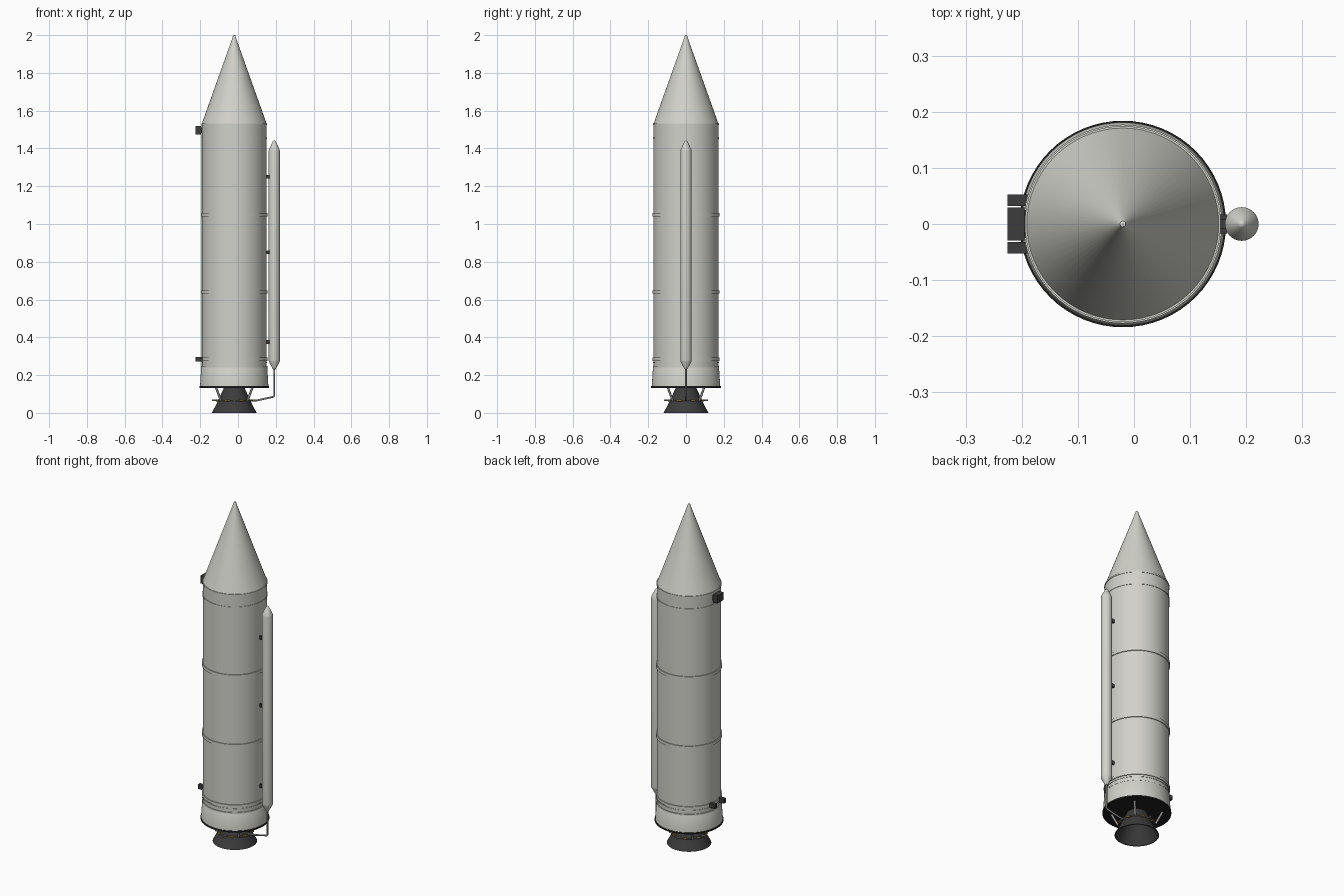
import bpy, bmesh, math
from mathutils import Vector

cube = bpy.data.objects.get("Cube")
if cube:
    bpy.data.objects.remove(cube)

AXIS = -0.02      # x of the main body
TANK = 0.192      # x of the slim side tank


def material(name, rgb, rough=0.6):
    m = bpy.data.materials.new(name)
    m.use_nodes = True
    m.diffuse_color = (*rgb, 1)
    bsdf = m.node_tree.nodes["Principled BSDF"]
    bsdf.inputs["Base Color"].default_value = (*rgb, 1)
    bsdf.inputs["Roughness"].default_value = rough
    return m


WHITE = material("off_white_paint", (0.64, 0.64, 0.59))
GREY = material("pipe_grey", (0.36, 0.36, 0.34))
DARK = material("dark_grey", (0.045, 0.045, 0.045))
BLACK = material("black_base", (0.015, 0.015, 0.015))
ORANGE = material("orange_fitting", (0.55, 0.26, 0.03))


def finish(name, bm, mat, smooth=True):
    bmesh.ops.recalc_face_normals(bm, faces=bm.faces)
    me = bpy.data.meshes.new(name)
    bm.to_mesh(me)
    bm.free()
    me.materials.append(mat)
    ob = bpy.data.objects.new(name, me)
    bpy.context.collection.objects.link(ob)
    if smooth:
        bpy.ops.object.select_all(action='DESELECT')
        ob.select_set(True)
        bpy.context.view_layer.objects.active = ob
        bpy.ops.object.shade_smooth_by_angle(angle=math.radians(30))
    return ob


def lathe(name, profile, mat, x=AXIS, steps=64, closed=False):
    """Spin (radius, z) points round a vertical axis."""
    bm = bmesh.new()
    verts = [bm.verts.new((r, 0, z)) for r, z in profile]
    pairs = list(zip(verts, verts[1:]))
    if closed:
        pairs.append((verts[-1], verts[0]))
    edges = [bm.edges.new(p) for p in pairs]
    bmesh.ops.spin(bm, geom=verts + edges, cent=(0, 0, 0), axis=(0, 0, 1),
                   angle=math.tau, steps=steps, use_duplicate=False)
    bmesh.ops.remove_doubles(bm, verts=bm.verts, dist=0.00005)
    bmesh.ops.translate(bm, verts=bm.verts, vec=(x, 0, 0))
    return finish(name, bm, mat)


def band(name, z, height, r, mat=WHITE, inner=0.165):
    h = height / 2
    lathe(name, [(inner, z - h), (r, z - h), (r, z + h), (inner, z + h)], mat, closed=True)


def box(name, centre, size, mat=DARK):
    bm = bmesh.new()
    bmesh.ops.create_cube(bm, size=1)
    bmesh.ops.scale(bm, verts=bm.verts, vec=size)
    bmesh.ops.translate(bm, verts=bm.verts, vec=centre)
    return finish(name, bm, mat, smooth=False)


def pipe(name, points, radius, mat=GREY):
    """Round bar following a path."""
    cu = bpy.data.curves.new(name, 'CURVE')
    cu.dimensions = '3D'
    cu.bevel_depth = radius
    cu.bevel_resolution = 2
    cu.use_fill_caps = True
    sp = cu.splines.new('POLY')
    sp.points.add(len(points) - 1)
    for p, co in zip(sp.points, points):
        p.co = (*co, 1)
    cu.materials.append(mat)
    ob = bpy.data.objects.new(name, cu)
    bpy.context.collection.objects.link(ob)
    return ob


def polar(angle, r, z):
    return Vector((AXIS + r * math.cos(angle), r * math.sin(angle), z))


# Main body, flared skirt and pointed nose
lathe("main_body", [(0, 0.24), (0.172, 0.24), (0.172, 1.53), (0, 1.53)], WHITE)
lathe("aft_skirt", [(0, 0.14), (0.181, 0.14), (0.175, 0.24), (0.172, 0.245), (0, 0.245)], WHITE)
lathe("nose_cone", [(0.172, 1.53), (0.012, 1.978), (0.0085, 1.99), (0.005, 1.998),
                    (0, 2.0)], WHITE)
lathe("base_plate", [(0, 0.133), (0.184, 0.133), (0.184, 0.142), (0, 0.142)], BLACK)

# Raised joints round the body
for i, z in enumerate((0.64, 1.05)):
    band(f"segment_joint_{i + 1}", z, 0.018, 0.177)
band("aft_joint", 0.284, 0.016, 0.177)
band("skirt_joint", 0.243, 0.008, 0.176)
band("skirt_seam", 0.266, 0.006, 0.1745)
band("forward_joint", 1.455, 0.008, 0.1745)
band("nose_joint", 1.529, 0.008, 0.1745)

# Engine bell, open at the bottom
lathe("engine_bell", [(0.054, 0.135), (0.058, 0.125), (0.064, 0.112), (0.074, 0.09),
                      (0.09, 0.055), (0.105, 0.026), (0.119, 0.0), (0.114, 0.0),
                      (0.1, 0.026), (0.085, 0.055), (0.068, 0.09), (0.05, 0.115),
                      (0, 0.118)], DARK, steps=48)

# Ring pipe round the bell with its fittings, stubs and struts
MANIFOLD_R, MANIFOLD_Z = 0.098, 0.066
lathe("manifold_ring", [(MANIFOLD_R + 0.003 * math.cos(k * math.tau / 8),
                         MANIFOLD_Z + 0.003 * math.sin(k * math.tau / 8))
                        for k in range(8)], GREY, steps=48, closed=True)
for i in range(8):
    a = (i + 0.5) * math.tau / 8
    pipe(f"manifold_fitting_{i + 1}",
         [polar(a - 0.1, MANIFOLD_R, MANIFOLD_Z), polar(a + 0.1, MANIFOLD_R, MANIFOLD_Z)],
         0.005, ORANGE)
    pipe(f"bell_inlet_{i + 1}",
         [polar(a, 0.082, MANIFOLD_Z), polar(a, 0.104, MANIFOLD_Z)], 0.0035, ORANGE)
for i in range(4):
    a = i * math.tau / 4
    pipe(f"manifold_stub_{i + 1}",
         [polar(a, 0.08, MANIFOLD_Z), polar(a, 0.117, MANIFOLD_Z)], 0.004)
    d = a + math.tau / 8
    pipe(f"engine_strut_{i + 1}",
         [polar(d, 0.138, 0.138), polar(d, 0.1, MANIFOLD_Z)], 0.006)

# Slim side tank with its feed pipe and clamps
lathe("side_tank", [(0, 0.228), (0.008, 0.232), (0.029, 0.272), (0.03, 0.28),
                    (0.03, 1.385), (0.028, 1.395), (0.007, 1.438), (0, 1.443)],
      WHITE, x=TANK, steps=32)
pipe("feed_pipe", [(TANK, 0, 0.24), (TANK, 0, 0.092), (TANK - 0.006, 0, 0.085),
                   (0.1, 0, 0.066), (0.07, 0, 0.066)], 0.005)
for i, z in enumerate((0.375, 0.85, 1.25)):
    for side in (-1, 1):
        box(f"tank_clamp_{i + 1}_{'front' if side < 0 else 'back'}",
            (0.157, side * 0.012, z), (0.018, 0.01, 0.02))
    box(f"tank_clamp_bar_{i + 1}", (0.16, 0, z), (0.012, 0.02, 0.01))

# Attachment blocks on the opposite side
box("upper_mount", (-0.21, 0, 1.497), (0.03, 0.058, 0.045))
box("upper_mount_foot", (-0.197, 0, 1.497), (0.016, 0.05, 0.03))
for side in (-1, 1):
    box(f"lower_mount_{'front' if side < 0 else 'back'}",
        (-0.207, side * 0.0425, 0.284), (0.036, 0.021, 0.026))
